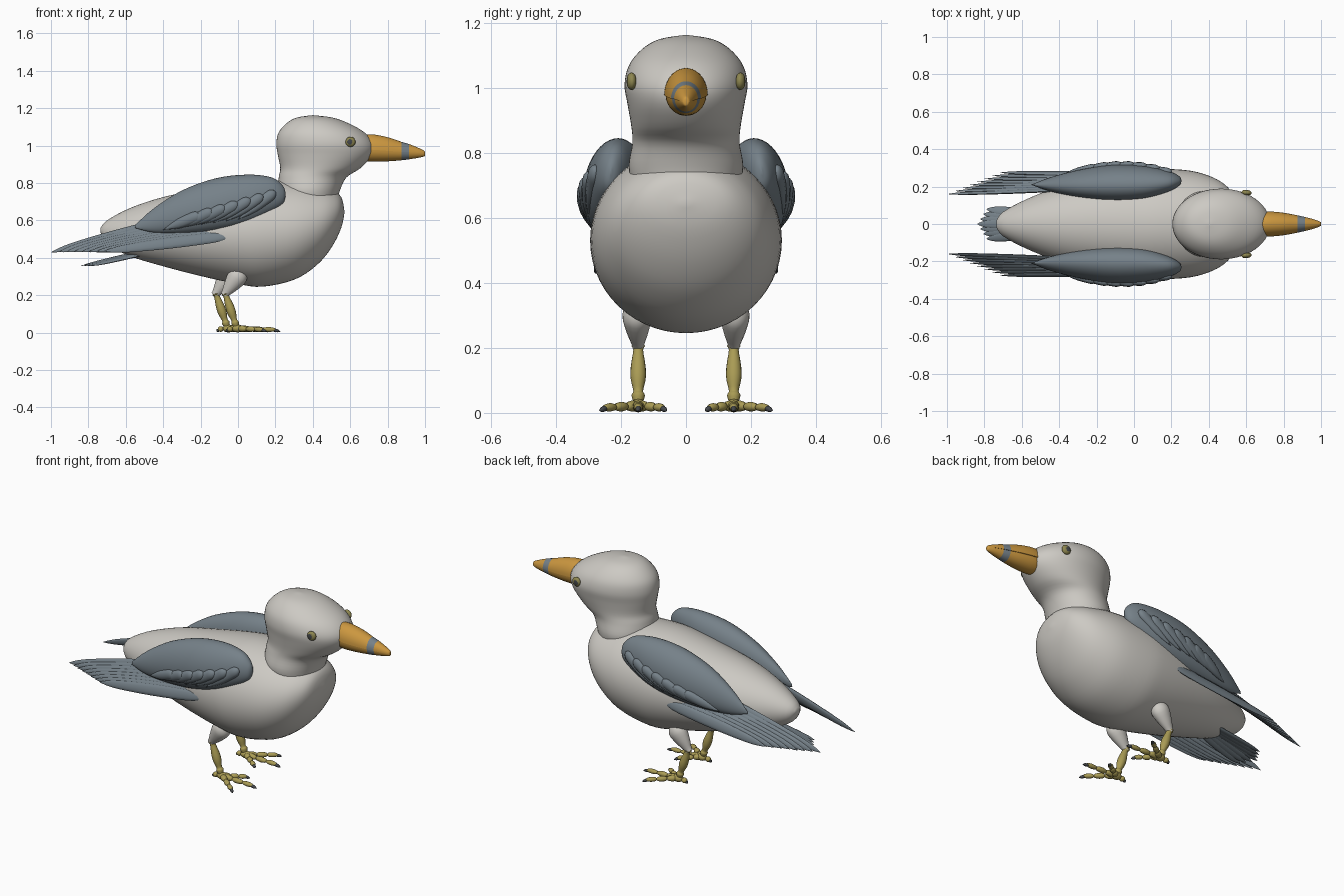
import bpy, bmesh, math
from mathutils import Vector

cube = bpy.data.objects.get("Cube")
if cube:
    bpy.data.objects.remove(cube, do_unlink=True)


def material(name, rgb):
    m = bpy.data.materials.new(name)
    m.use_nodes = True
    m.diffuse_color = (*rgb, 1)
    m.node_tree.nodes["Principled BSDF"].inputs["Base Color"].default_value = (*rgb, 1)
    return m


WHITE = material("pale_plumage", (0.61, 0.59, 0.55))
SLATE = material("slate_plumage", (0.18, 0.22, 0.25))
ORANGE = material("beak_orange", (0.60, 0.31, 0.05))
OLIVE = material("leg_olive", (0.40, 0.33, 0.09))
IRIS = material("eye_olive", (0.27, 0.24, 0.08))
DARK = material("dark_grey", (0.06, 0.065, 0.07))


def smooth_rows(rows, steps):
    """Catmull-Rom resampling that passes through every row."""
    rows = [Vector(r) for r in rows]
    out = []
    for i in range(len(rows) - 1):
        a, b, c, d = (rows[max(0, i - 1)], rows[i], rows[i + 1],
                      rows[min(len(rows) - 1, i + 2)])
        for k in range(steps):
            t = k / steps
            out.append(0.5 * (2 * b + (c - a) * t + (2 * a - 5 * b + 4 * c - d) * t * t
                              + (3 * b - a - 3 * c + d) * t ** 3))
    return out + [rows[-1]]


def skin(name, rings, mats, rule=None):
    """Bridge rings of points, close the ends and shade smooth."""
    bm = bmesh.new()
    loops = [[bm.verts.new(p) for p in ring] for ring in rings]
    n = len(loops[0])
    for r, q in zip(loops, loops[1:]):
        for j in range(n):
            bm.faces.new((r[j], r[(j + 1) % n], q[(j + 1) % n], q[j]))
    bm.faces.new(loops[0])
    bm.faces.new(loops[-1])
    bmesh.ops.remove_doubles(bm, verts=bm.verts, dist=1e-5)
    bmesh.ops.recalc_face_normals(bm, faces=bm.faces)
    if rule:
        for f in bm.faces:
            f.material_index = rule(f.calc_center_median())
    me = bpy.data.meshes.new(name)
    bm.to_mesh(me)
    bm.free()
    for m in mats:
        me.materials.append(m)
    me.shade_smooth()
    me.set_sharp_from_angle(angle=math.radians(50))
    bpy.context.collection.objects.link(bpy.data.objects.new(name, me))


def circle(n):
    return [(math.cos(2 * math.pi * j / n), math.sin(2 * math.pi * j / n)) for j in range(n)]


def loft_x(name, rows, mats, n=40, side=1, tilt=0, rule=None):
    """Rows of (x, low z, widest z, high z, half width, centre y)."""
    rings = []
    for x, lo, mid, hi, w, y in smooth_rows(rows, 4):
        w = max(w, 0)
        rings.append([(x, side * (y + w * c - tilt * (hi - lo) / 2 * s),
                       mid + s * (hi - mid if s > 0 else mid - lo)) for c, s in circle(n)])
    skin(name, rings, mats, rule)


def spindle(name, start, end, profile, w, t, mats, out=(0, 0, 1), n=12, rule=None):
    """Straight tapered form; t is its half thickness along the out direction."""
    a, b = Vector(start), Vector(end)
    axis = (b - a).normalized()
    across = axis.cross(Vector(out)).normalized()
    up = across.cross(axis)
    rings = [[a.lerp(b, u) + across * (c * w * max(r, 0)) + up * (s * t * max(r, 0))
              for c, s in circle(n)] for u, r in smooth_rows(profile, 3)]
    skin(name, rings, mats, rule)


def mix(a, b, t):
    return Vector(a).lerp(Vector(b), t)


OVAL = [(0, 0), (0.03, 0.4), (0.15, 0.8), (0.5, 1), (0.85, 0.75), (0.97, 0.4), (1, 0)]
FEATHER = [(0, 0), (0.03, 0.5), (0.15, 0.95), (0.5, 1), (0.8, 0.75), (0.93, 0.4), (1, 0)]
COVERT = [(0, 0), (0.02, 0.45), (0.1, 0.9), (0.25, 1), (0.6, 0.85), (1, 0)]
THIGH = [(0, 0), (0.05, 0.5), (0.28, 1), (0.6, 0.8), (0.9, 0.45), (1, 0.38)]
SHIN = [(0, 0.5), (0.05, 0.9), (0.11, 0.65), (0.4, 1), (0.6, 1), (0.8, 0.65), (0.87, 0.9),
        (1, 0.6)]

# Body
body = [(-0.735, 0.535, 0.56, 0.02), (-0.70, 0.475, 0.60, 0.065), (-0.58, 0.41, 0.665, 0.13),
        (-0.4, 0.355, 0.725, 0.20), (-0.2, 0.303, 0.765, 0.25), (0, 0.26, 0.80, 0.285),
        (0.13, 0.246, 0.815, 0.295), (0.3, 0.283, 0.81, 0.285), (0.42, 0.36, 0.79, 0.25),
        (0.5, 0.455, 0.765, 0.198), (0.552, 0.56, 0.725, 0.12), (0.57, 0.645, 0.645, 0)]
loft_x("body", [(x, lo, (lo + hi) / 2, hi, w, 0) for x, lo, hi, w in body], [WHITE], n=56)

# Head and neck, stacked along z as (z, back x, front x, half width)
head = [(0.70, 0.24, 0.53, 0.165), (0.76, 0.215, 0.545, 0.176), (0.83, 0.218, 0.58, 0.165),
        (0.88, 0.226, 0.655, 0.168), (0.95, 0.213, 0.718, 0.18), (1.01, 0.205, 0.724, 0.189),
        (1.07, 0.217, 0.677, 0.175), (1.12, 0.26, 0.59, 0.134), (1.15, 0.315, 0.505, 0.08),
        (1.163, 0.40, 0.40, 0)]
skin("head", [[((a + b) / 2 + c * (b - a) / 2, s * w, z) for c, s in circle(56)]
              for z, a, b, w in smooth_rows(head, 4)], [WHITE])


# Beak halves with a painted band
def band(c):
    return 1 if 0.875 < c.x < 0.915 else 0


beak = [(0.66, 0.92, 0.982, 1.058, 0.062), (0.72, 0.914, 0.978, 1.06, 0.067),
        (0.8, 0.916, 0.972, 1.045, 0.06), (0.875, 0.922, 0.967, 1.02, 0.046),
        (0.915, 0.927, 0.965, 1.008, 0.037), (0.965, 0.935, 0.961, 0.988, 0.024),
        (0.994, 0.942, 0.957, 0.974, 0.013), (1.0, 0.948, 0.956, 0.966, 0.007)]
loft_x("upper_beak", [(x, m, m, hi, w, 0) for x, lo, m, hi, w in beak],
       [ORANGE, SLATE], rule=band)
loft_x("lower_beak", [(x, lo, m, m, w * 0.93, 0) for x, lo, m, hi, w in beak],
       [ORANGE, SLATE], rule=band)

# Tail fan
for i in range(7):
    t = i / 3 - 1
    spindle("tail_feather", (-0.48, t * 0.04, 0.44 - 0.01 * abs(t)),
            (-0.84 + 0.05 * abs(t), t * 0.08, 0.357), FEATHER, 0.03, 0.009, [SLATE],
            out=(0, 0.25 * t, 1))

# Wing shell sections, as for the body with a centre y
TILT = 0.1
shell = [(x, lo, (lo + hi) / 2, hi, w, y) for x, lo, hi, w, y in (
    (0.255, 0.735, 0.745, 0, 0.232), (0.24, 0.69, 0.785, 0.026, 0.231),
    (0.18, 0.645, 0.83, 0.056, 0.228), (0.05, 0.58, 0.845, 0.088, 0.222),
    (-0.12, 0.545, 0.825, 0.094, 0.22), (-0.3, 0.53, 0.76, 0.072, 0.215),
    (-0.45, 0.535, 0.665, 0.036, 0.212), (-0.55, 0.56, 0.575, 0, 0.21))]
shell_fine = smooth_rows(shell, 8)


def on_shell(p, lift):
    """Point on the outer face of the wing shell at the given x and z."""
    x, z = p
    _, lo, mid, hi, w, y = min(shell_fine, key=lambda r: abs(r[0] - x))
    k = max(-0.95, min(0.95, (z - mid) / ((hi - lo) / 2)))
    return (x, y + w * math.sqrt(1 - k * k) - TILT * (hi - lo) / 2 * k + lift, z)


for s, label in ((1, "left"), (-1, "right")):
    def at(v):
        return Vector((v[0], v[1] * s, v[2]))

    # Wing shell, shingled flight feathers and coverts
    loft_x(label + "_wing", shell, [SLATE], side=s, tilt=TILT)
    for i in range(8):
        t = i / 7
        spindle(label + "_flight_feather",
                at(mix((-0.3, 0.19, 0.61), (-0.04, 0.265, 0.52), t)),
                at(mix((-1.0, 0.16, 0.43), (-0.72, 0.275, 0.435), t)),
                FEATHER, 0.031, 0.011, [SLATE], out=(0, s, 0.3))
    for i in range(7):
        t = i / 6
        spindle(label + "_covert",
                at(on_shell(mix((0.2, 0.755), (-0.2, 0.63), t), 0.004)),
                at(on_shell(mix((0.0, 0.605), (-0.4, 0.55), t), 0.004)),
                COVERT, 0.03, 0.021, [SLATE], out=(0, s, 0))

    # Eye with a dark pupil
    spindle(label + "_eye", at((0.6, 0.154, 1.02)), at((0.603, 0.182, 1.02)), OVAL,
            0.027, 0.027, [IRIS, DARK], n=20,
            rule=lambda c: 1 if abs(c.y) > 0.1805 else 0)

    # Leg, the left one standing slightly further back
    dx = -0.05 if s > 0 else 0

    def leg(x, y, z):
        return at((x + dx, 0.147 + y, z))

    spindle(label + "_thigh", leg(0.03, 0.005, 0.345), leg(-0.075, 0, 0.2), THIGH,
            0.045, 0.053, [WHITE], n=20)
    spindle(label + "_shin", leg(-0.07, 0, 0.215), leg(-0.008, 0, 0.03), SHIN,
            0.023, 0.023, [OLIVE], n=16)
    spindle(label + "_foot", leg(-0.03, 0, 0.023), leg(0.03, 0, 0.022), OVAL,
            0.024, 0.021, [OLIVE])

    # Jointed toes with claws
    for angle, length, joints in ((0, 0.228, 3), (38, 0.195, 3), (-36, 0.15, 3), (180, 0.065, 2)):
        d = Vector((math.cos(math.radians(angle)), math.sin(math.radians(angle))))
        step = length * 0.87 / joints

        def on_toe(r, z):
            return leg(d.x * r, d.y * r, z)

        for k in range(joints):
            spindle(label + "_toe", on_toe(k * step, 0.022 - 0.002 * k),
                    on_toe((k + 1.05) * step, 0.02 - 0.002 * k), OVAL,
                    0.018 - 0.002 * k, 0.017 - 0.002 * k, [OLIVE])
        spindle(label + "_claw", on_toe(length * 0.83, 0.015), on_toe(length, 0.006),
                COVERT, 0.009, 0.009, [DARK], n=8)
